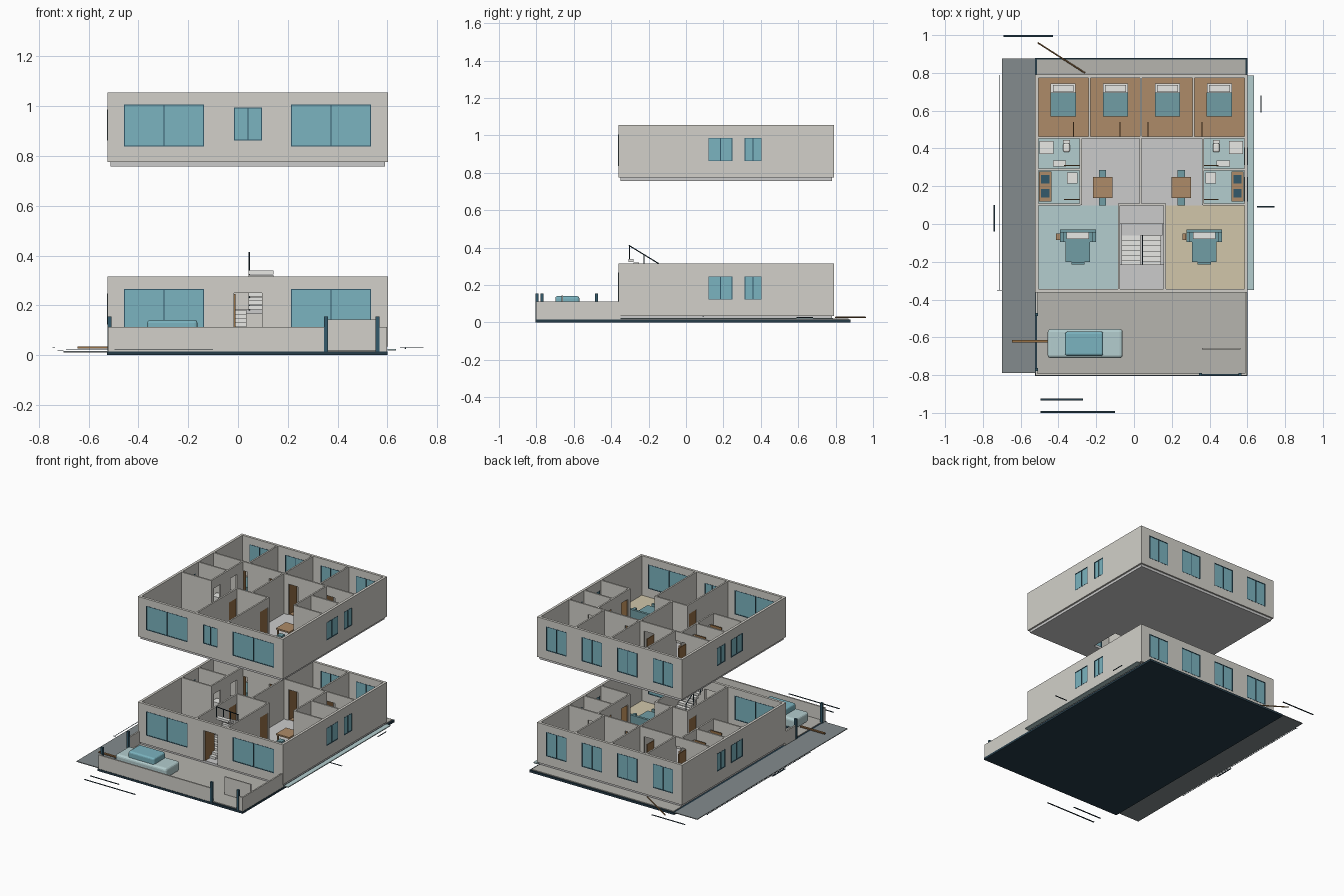
import bpy, bmesh, math
from mathutils import Vector, Matrix


def mat(name, r, g, b):
    m = bpy.data.materials.new(name)
    m.diffuse_color = [(c / 255) ** 2.2 for c in (r, g, b)] + [1]
    return m


WALL = mat("plaster", 209, 207, 200)
PALE = mat("pale_floor", 218, 218, 214)
PAVE = mat("paving", 180, 179, 173)
ROAD = mat("asphalt", 130, 138, 140)
DARK = mat("dark_base", 42, 62, 74)
POST = mat("post_blue", 55, 90, 106)
GLASS = mat("glass", 122, 178, 190)
TEAL = mat("teal_fabric", 112, 156, 163)
AQUA = mat("aqua_floor", 178, 204, 205)
SAND = mat("sand_floor", 208, 197, 168)
WOOD = mat("wood", 172, 138, 104)
DOOR = mat("door_wood", 150, 112, 72)
WHITE = mat("white", 232, 232, 228)


def boxes(name, items, material, bevel=0):
    """One object made of boxes (x0, x1, y0, y1, z0, z1)."""
    bm = bmesh.new()
    for x0, x1, y0, y1, z0, z1 in items:
        m = Matrix.Translation(((x0 + x1) / 2, (y0 + y1) / 2, (z0 + z1) / 2)) @ \
            Matrix.Diagonal((abs(x1 - x0), abs(y1 - y0), abs(z1 - z0), 1))
        bmesh.ops.create_cube(bm, size=1, matrix=m)
    if bevel:
        bmesh.ops.bevel(bm, geom=bm.edges[:], offset=bevel, segments=3, affect='EDGES', profile=0.5)
    me = bpy.data.meshes.new(name)
    bm.to_mesh(me)
    bm.free()
    me.materials.append(material)
    ob = bpy.data.objects.new(name, me)
    bpy.context.collection.objects.link(ob)
    return ob


def bar(name, a, b, r, material, sides=8):
    a, b = Vector(a), Vector(b)
    bpy.ops.mesh.primitive_cylinder_add(vertices=sides, radius=r, depth=(b - a).length, location=(a + b) / 2)
    ob = bpy.context.object
    ob.rotation_euler = (b - a).to_track_quat('Z', 'Y').to_euler()
    ob.name = name
    ob.data.materials.append(material)


MID = 0.039     # mirror line between the two flats


def both(items):
    return items + [(2 * MID - x1, 2 * MID - x0, *r) for x0, x1, *r in items]


def span(axis, c, t, a, b, z0, z1):
    """Box running along an axis, centred on line c with thickness t."""
    return (a, b, c - t / 2, c + t / 2, z0, z1) if axis == 'x' else (c - t / 2, c + t / 2, a, b, z0, z1)


H = 0.28        # storey wall height


def wall(name, axis, c, a, b, t, z, openings=(), glazed=False):
    """Wall split around openings (start, end, sill, head), optionally glazed."""
    parts, panes, frames, at = [], [], [], a
    for s, e, lo, hi in sorted(openings):
        parts.append(span(axis, c, t, at, s, z, z + H))
        parts.append(span(axis, c, t, s, e, z + hi, z + H))
        at = e
        if lo:
            parts.append(span(axis, c, t, s, e, z, z + lo))
            panes.append(span(axis, c, t * 0.7, s, e, z + lo, z + hi))
            f, mid = 0.004, (s + e) / 2
            for u in (s + f / 2, mid, e - f / 2):
                frames.append(span(axis, c, t + 0.002, u - f / 2, u + f / 2, z + lo, z + hi))
            for v in (z + lo, z + hi - f):
                frames.append(span(axis, c, t + 0.002, s, e, v, v + f))
    parts.append(span(axis, c, t, at, b, z, z + H))
    boxes(name, parts, WALL)
    if panes:
        boxes(name + "_glass", panes, GLASS)
        boxes(name + "_frames", frames, POST)


L, R, F, B = -0.515, 0.593, -0.353, 0.782    # outer wall centre lines
T, t = 0.018, 0.011
ROOMS = (-0.375, -0.098, 0.177, 0.452)       # bedroom centres


def storey(tag, z, upper):
    n = lambda s: tag + "_" + s
    # floor slab, with a stairwell hole upstairs
    s0, s1 = z - 0.018, z
    if upper:
        boxes(n("slab"), [(-0.512, -0.076, -0.35, 0.78, s0, s1), (0.16, 0.59, -0.35, 0.78, s0, s1),
                          (-0.076, 0.16, -0.35, -0.215, s0, s1), (-0.076, 0.16, 0.0, 0.78, s0, s1)], PALE)
    else:
        boxes(n("slab"), [(-0.512, 0.59, -0.35, 0.78, s0, s1)], PALE)
    f = (z, z + 0.003)
    boxes(n("bedroom_floor"), [(-0.505, 0.584, 0.46, 0.775, *f)], WOOD)
    boxes(n("left_living_floor"), [(-0.505, -0.08, -0.345, 0.098, *f)], AQUA)
    boxes(n("right_living_floor"), [(0.165, 0.584, -0.345, 0.098, *f)], SAND)
    boxes(n("wet_room_floor"), both([(-0.505, -0.28, 0.105, 0.455, *f)]), AQUA)
    # outer walls
    big, d = (0.062, 0.231), 0.215
    mid_open = (-0.016, 0.096, 0.086, 0.219) if upper else (-0.016, 0.096, 0, d)
    wall(n("front_wall"), 'x', F, L, R, T, z, [(-0.458, -0.137, *big), mid_open, (0.213, 0.534, *big)])
    wall(n("back_wall"), 'x', B, L, R, T, z, [(c - 0.078, c + 0.078, *big) for c in ROOMS])
    for s, c in (("left", L), ("right", R)):
        wall(n(s + "_wall"), 'y', c, F - T / 2, B + T / 2, T, z,
             [(0.12, 0.248, 0.087, 0.212), (0.313, 0.404, 0.087, 0.212)])
    # partitions
    hinges = (-0.32, -0.075, 0.075, 0.36)
    wall(n("bedroom_partition"), 'x', 0.458, L, R, t, z,
         [(h, h + 0.075, 0, d) if i % 2 == 0 else (h - 0.0, h + 0.075, 0, d) for i, h in enumerate(hinges)])
    for i, c in enumerate((-0.236, 0.037, 0.314)):
        wall(n("bedroom_divider_%d" % i), 'y', c, 0.458, B, t, z)
    wall(n("party_wall"), 'y', 0.035, 0.1, 0.458, t, z)
    wall(n("stairwell_back"), 'x', 0.103, -0.08, 0.165, t, z)
    for s, c in (("left", -0.08), ("right", 0.163)):
        wall(n("stairwell_" + s), 'y', c, F, 0.108, t, z, [(0.005, 0.09, 0, d)])
    for s, c, a, b in (("left", -0.282, L, -0.282), ("right", 0.365, 0.365, R)):
        wall(n(s + "_wet_wall"), 'y', c, 0.1, 0.458, t, z, [(0.13, 0.2, 0, d), (0.31, 0.385, 0, d)])
        for k, y in (("kitchen", 0.103), ("bath", 0.288)):
            wall(n(s + "_%s_wall" % k), 'x', y, a, b, t, z)
    # door leaves
    doors = [(h - 0.003, h + 0.003, 0.46, 0.54, z, z + 0.21) for h in hinges]
    doors += both([(-0.37, -0.285, y - 0.003, y + 0.003, z, z + 0.21) for y in (0.13, 0.31)])
    doors += [(c - 0.003, c + 0.003, 0.005, 0.09, z, z + 0.213) for c in (-0.08, 0.163)]
    if not upper:
        doors.append((-0.016, -0.01, -0.345, -0.245, z, z + 0.21))
    boxes(n("doors"), doors, DOOR)
    # beds
    boxes(n("bed_frames"), [(c - 0.066, c + 0.066, 0.57, 0.745, z, z + 0.025) for c in ROOMS], WHITE)
    boxes(n("bed_covers"), [(c - 0.067, c + 0.067, 0.568, 0.695, z + 0.01, z + 0.04) for c in ROOMS], TEAL)
    boxes(n("pillows"), [(c - 0.055, c + 0.055, 0.7, 0.735, z + 0.025, z + 0.042) for c in ROOMS], WHITE)
    # living rooms
    so, cu, ta = [], [], []
    for c in (-0.297, 0.372):
        so += [(c - 0.075, c + 0.075, -0.095, -0.03, z, z + 0.03), (c - 0.095, c + 0.095, -0.045, -0.028, z, z + 0.06),
               (c - 0.095, c - 0.075, -0.095, -0.04, z, z + 0.045), (c + 0.075, c + 0.095, -0.095, -0.04, z, z + 0.045),
               (c - 0.065, c + 0.065, -0.2, -0.085, z, z + 0.028), (c - 0.035, c + 0.035, -0.215, -0.2, z, z + 0.045)]
        cu.append((c - 0.06, c + 0.06, -0.08, -0.045, z + 0.03, z + 0.04))
        ta.append((c - 0.115, c - 0.096, -0.085, -0.05, z, z + 0.035))
    boxes(n("sofas"), so, TEAL)
    boxes(n("sofa_cushions"), cu, WHITE)
    boxes(n("side_tables"), ta, WOOD)
    # dining sets
    dc = (-0.166, 0.25)
    boxes(n("dining_tables"), [(c - 0.052, c + 0.052, 0.137, 0.248, z + 0.05, z + 0.06) for c in dc] +
          [(c + i * 0.042 - 0.004, c + i * 0.042 + 0.004, 0.192 + j * 0.045 - 0.004, 0.192 + j * 0.045 + 0.004, z, z + 0.05)
           for c in dc for i in (-1, 1) for j in (-1, 1)], WOOD)
    boxes(n("dining_chairs"), [(c - 0.019, c + 0.019, y - 0.019, y + 0.019, z, z + 0.035)
                               for c in dc for y in (0.118, 0.267)], TEAL)
    # kitchens and bathrooms, mirrored
    boxes(n("counters"), both([(-0.503, -0.437, 0.12, 0.278, z, z + 0.06)]), WOOD)
    boxes(n("hobs"), both([(-0.492, -0.448, y, y + 0.045, z + 0.06, z + 0.064) for y in (0.14, 0.215)]), POST)
    boxes(n("fridges"), both([(-0.355, -0.3, 0.215, 0.272, z, z + 0.11)]), WHITE)
    boxes(n("bath_fittings"), both([(-0.5, -0.425, 0.37, 0.44, z, z + 0.012), (-0.43, -0.36, 0.305, 0.335, z, z + 0.05),
                                    (-0.375, -0.34, 0.425, 0.445, z, z + 0.06)]), WHITE)
    boxes(n("toilet_bowls"), both([(-0.375, -0.34, 0.38, 0.428, z, z + 0.03)]), WHITE, 0.01)


# site
boxes("site_base", [(-0.525, 0.6, -0.805, 0.88, 0, 0.015)], DARK)
boxes("side_road", [(-0.7, -0.525, -0.79, 0.875, 0.011, 0.016)], ROAD)
boxes("yard_paving", [(-0.513, 0.59, -0.793, -0.35, 0.015, 0.02), (-0.513, 0.59, 0.78, 0.87, 0.015, 0.02)], PAVE)
boxes("side_path", [(0.6, 0.635, -0.35, 0.785, 0.018, 0.024)], AQUA)

storey("ground", 0.035, False)
storey("upper", 0.775, True)

# yard walls, gate posts and entry screen
boxes("yard_walls", [(-0.522, 0.35, -0.802, -0.792, 0.015, 0.112), (0.565, 0.598, -0.802, -0.792, 0.015, 0.112),
                     (0.588, 0.598, -0.8, -0.35, 0.015, 0.112), (-0.522, -0.512, -0.47, -0.35, 0.015, 0.112),
                     (-0.522, -0.512, -0.8, -0.77, 0.015, 0.112)], WALL)
boxes("gate_posts", [(x - 0.008, x + 0.008, y - 0.008, y + 0.008, 0.015, 0.155)
                     for x, y in ((-0.516, -0.478), (-0.516, -0.77), (0.353, -0.796), (0.56, -0.796))], POST)
boxes("entry_screen", [(0.36, 0.563, -0.665, -0.657, 0.02, 0.143)], WALL)

# parked car
boxes("car_body", [(-0.457, -0.06, -0.71, -0.557, 0.03, 0.1)], AQUA, 0.016)
boxes("car_cabin", [(-0.365, -0.163, -0.698, -0.57, 0.085, 0.141)], GLASS, 0.012)
for x in (-0.38, -0.14):
    bar("car_axle_wheels", (x, -0.708, 0.042), (x, -0.559, 0.042), 0.022, DARK, 16)

# U-shaped stair
N = 9
treads = [(-0.065, 0.035, -0.3 + i * 0.0267, -0.3 + (i + 1) * 0.0267, 0.036 + i * 0.0162, 0.052 + i * 0.0162) for i in range(N)]
treads += [(0.043, 0.143, -0.06 - (i + 1) * 0.0275, -0.06 - i * 0.0275, 0.183 + i * 0.0175, 0.199 + i * 0.0175) for i in range(N)]
boxes("stair_treads", treads, WHITE)
boxes("stair_landing", [(-0.07, 0.15, -0.06, 0.0, 0.165, 0.183)], PALE)
bar("stair_rail", (0.045, -0.305, 0.412), (0.045, -0.06, 0.262), 0.003, DARK)
for y in (-0.303, -0.225, -0.145, -0.065):
    top = 0.412 + (-0.305 - y) * 0.612
    bar("rail_post", (0.045, y, top - 0.085), (0.045, y, top), 0.003, DARK)

# plan markers: access arrows, dimension lines, blank caption strips
boxes("car_access_marker", [(-0.645, -0.455, -0.627, -0.613, 0.027, 0.035)], DOOR)
bar("rear_access_marker", (-0.51, 0.96, 0.027), (-0.26, 0.8, 0.027), 0.004, DOOR)
bar("north_marker", (0.672, 0.59, 0.027), (0.672, 0.68, 0.027), 0.003, DARK)
boxes("dimension_line", [(-0.716, -0.713, -0.35, 0.79, 0.018, 0.02), (-0.725, -0.7, 0.788, 0.79, 0.018, 0.02),
                         (-0.725, -0.7, -0.352, -0.35, 0.018, 0.02)], DARK)
boxes("caption_strips", [(-0.495, -0.1, -1.0, -0.99, 0.02, 0.022), (-0.495, -0.27, -0.935, -0.925, 0.02, 0.022),
                         (-0.69, -0.43, 0.99, 1.0, 0.02, 0.022), (0.65, 0.745, 0.088, 0.096, 0.03, 0.032),
                         (-0.745, -0.735, -0.04, 0.1, 0.03, 0.032)], DARK)
